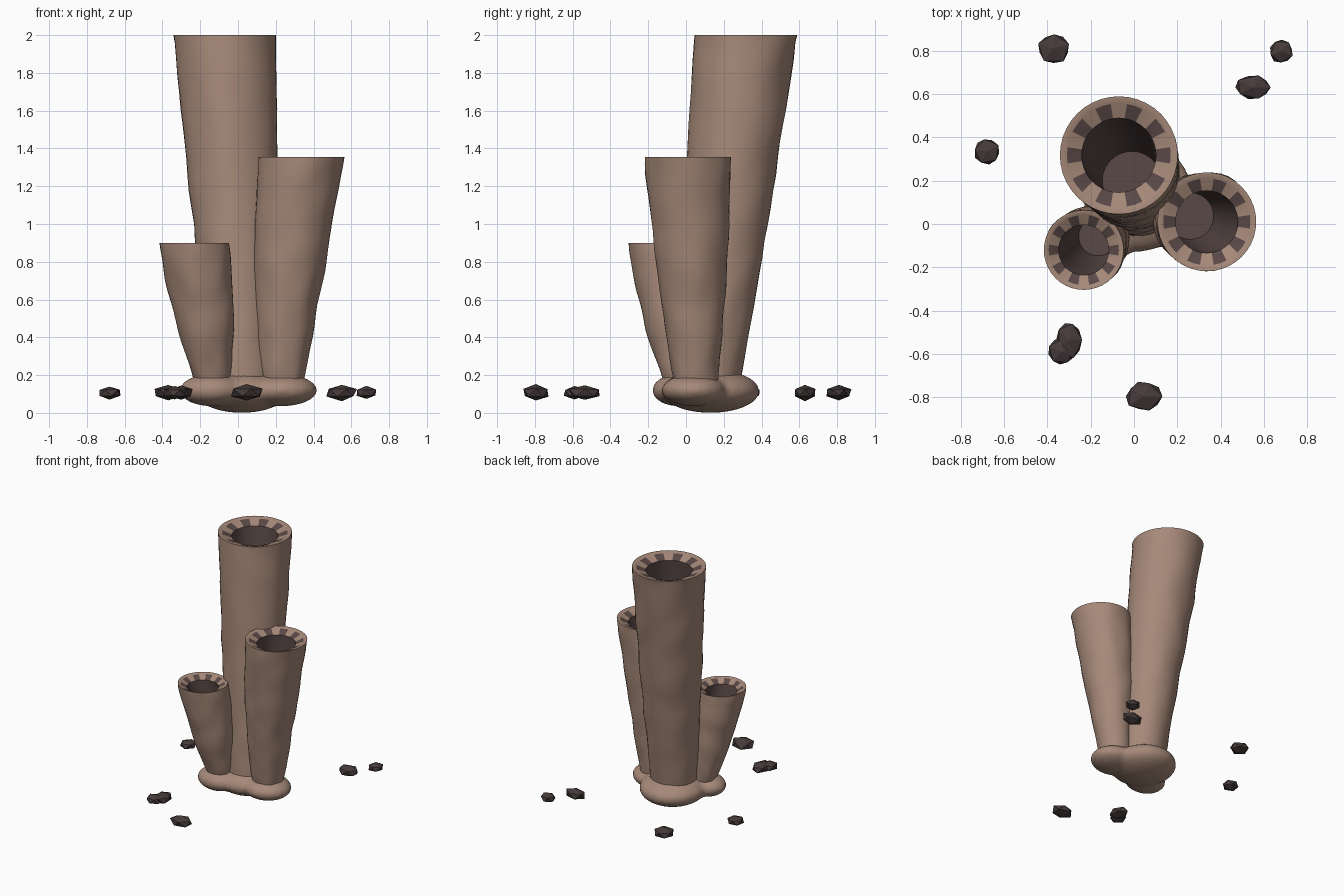
import bpy, bmesh, math, random
from mathutils import Vector, noise

random.seed(4)
if "Cube" in bpy.data.objects:
    bpy.data.objects.remove(bpy.data.objects["Cube"])


def material(name, color):
    m = bpy.data.materials.new(name)
    m.use_nodes = True
    m.diffuse_color = (*color, 1)
    m.node_tree.nodes["Principled BSDF"].inputs["Base Color"].default_value = (*color, 1)
    return m


TAN = material("tan_sponge", (0.38, 0.25, 0.19))
INNER = material("dark_brown_hollow", (0.10, 0.066, 0.062))
ROCK = material("dark_stone", (0.062, 0.043, 0.043))


def make_object(name, bm, mats, smooth=True):
    bmesh.ops.recalc_face_normals(bm, faces=bm.faces)
    mesh = bpy.data.meshes.new(name)
    bm.to_mesh(mesh)
    bm.free()
    for m in mats:
        mesh.materials.append(m)
    if smooth:
        mesh.shade_smooth()
        mesh.set_sharp_from_angle(angle=math.radians(40))
    ob = bpy.data.objects.new(name, mesh)
    bpy.context.collection.objects.link(ob)
    return ob


def bend(a, b, c, z):
    """Smooth quadratic through three (x, y, z, radius) stations."""
    out = []
    for i in (0, 1, 3):
        v = 0
        for p, q, r in ((a, b, c), (b, a, c), (c, a, b)):
            v += p[i] * (z - q[2]) * (z - r[2]) / ((p[2] - q[2]) * (p[2] - r[2]))
        out.append(v)
    return out


SIDES = 40


def tube(name, low, mid, top):
    """Flaring hollow tube with a notched two-colour lip."""
    bm = bmesh.new()
    height = top[2]
    rings = []

    def ring(z, scale, wobble=0.0, drop=0.0):
        x, y, r = bend(low, mid, top, z)
        verts = []
        for j in range(SIDES):
            a = math.tau * j / SIDES
            d = Vector((math.cos(a), math.sin(a), 0))
            n = noise.noise(Vector((x, y, z)) * 6 + d * 1.5) * wobble
            verts.append(bm.verts.new(Vector((x, y, z - drop)) + d * (r * scale + n)))
        rings.append(verts)

    # outer wall
    steps = 22
    start = 0.12
    for i in range(steps):
        ring(start + (height - 0.04 - start) * i / (steps - 1), 1, 0.01)
    # rounded shoulder, flat lip, sloping notched lip
    ring(height, 1)
    ring(height, 0.97)
    lip = len(rings)
    ring(height, 0.88, drop=0.008)
    ring(height, 0.63, drop=0.035)
    # hollow
    floor = height * 0.45
    for i in range(1, 9):
        ring(height - 0.04 + (floor - height + 0.04) * i / 8, 0.63)
    for k in range(len(rings) - 1):
        for j in range(SIDES):
            n = (j + 1) % SIDES
            f = bm.faces.new((rings[k][j], rings[k][n], rings[k + 1][n], rings[k + 1][j]))
            notch = k == lip and j % 4 in (0, 3)
            f.material_index = 1 if notch or k > lip else 0
    bm.faces.new(rings[-1]).material_index = 1
    bm.faces.new(rings[0])
    return make_object(name, bm, (TAN, INNER))


tube("tall_tube", (0.02, 0.12, 0.2, 0.175), (-0.015, 0.21, 1.0, 0.222), (-0.07, 0.317, 2.0, 0.272))
tube("medium_tube", (0.235, 0.05, 0.2, 0.12), (0.275, 0.03, 0.8, 0.19), (0.336, 0.01, 1.355, 0.228))
tube("small_tube", (-0.142, -0.03, 0.2, 0.102), (-0.178, -0.07, 0.5, 0.155), (-0.232, -0.12, 0.9, 0.184))

# base: three flattened lobes fused into one rounded foot
bm = bmesh.new()
for center, size in (
    ((0.02, 0.13, 0.115), (0.25, 0.26, 0.115)),
    ((0.23, 0.04, 0.12), (0.19, 0.17, 0.085)),
    ((-0.14, -0.04, 0.12), (0.17, 0.14, 0.085)),
    ((0.05, 0.02, 0.12), (0.2, 0.12, 0.08)),
):
    made = bmesh.ops.create_uvsphere(bm, u_segments=32, v_segments=16, radius=1)["verts"]
    bmesh.ops.scale(bm, vec=size, verts=made)
    bmesh.ops.translate(bm, vec=center, verts=made)
base = make_object("base_foot", bm, (TAN,))
remesh = base.modifiers.new("fuse", "REMESH")
remesh.mode = "VOXEL"
remesh.voxel_size = 0.018
remesh.use_smooth_shade = True
soften = base.modifiers.new("soften", "SMOOTH")
soften.factor = 0.5
soften.iterations = 6

# scattered faceted stones: x, y, half width, half depth, half height, turn
STONES = (
    (-0.37, 0.81, 0.08, 0.075, 0.042, 0.3),
    (0.68, 0.795, 0.058, 0.058, 0.034, 0.9),
    (0.55, 0.63, 0.088, 0.06, 0.042, 0.0),
    (-0.68, 0.335, 0.064, 0.064, 0.034, 0.5),
    (-0.30, -0.535, 0.065, 0.09, 0.04, 0.0),
    (-0.335, -0.59, 0.066, 0.066, 0.036, 0.2),
    (0.045, -0.795, 0.088, 0.073, 0.043, 0.0),
)
for i, (x, y, w, d, h, turn) in enumerate(STONES):
    bm = bmesh.new()
    bmesh.ops.create_icosphere(bm, subdivisions=1, radius=1)
    for v in bm.verts:
        v.co *= random.uniform(0.93, 1.1)
        px = v.co.x * math.cos(turn) - v.co.y * math.sin(turn)
        py = v.co.x * math.sin(turn) + v.co.y * math.cos(turn)
        v.co = (x + px * w, y + py * d, 0.107 + v.co.z * h)
    make_object(f"stone_{i + 1}", bm, (ROCK,), smooth=False)
